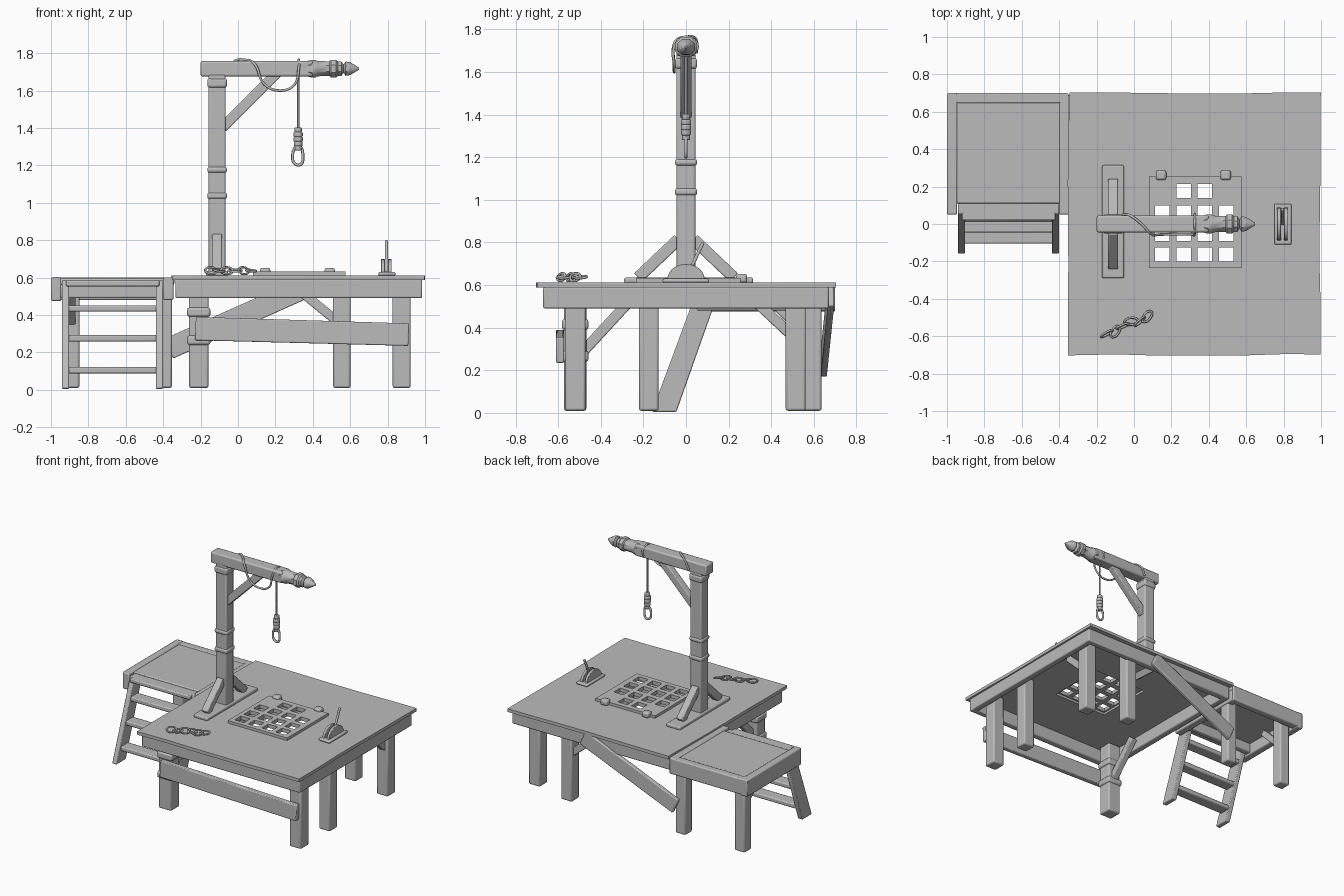
import bpy, bmesh, math, random
from mathutils import Vector, Matrix

random.seed(4)
if "Cube" in bpy.data.objects:
    bpy.data.objects.remove(bpy.data.objects["Cube"], do_unlink=True)

grey = bpy.data.materials.new("weathered grey")
grey.use_nodes = True
grey.diffuse_color = (0.5, 0.5, 0.5, 1)
shader = grey.node_tree.nodes["Principled BSDF"]
shader.inputs["Base Color"].default_value = (0.5, 0.5, 0.5, 1)
shader.inputs["Roughness"].default_value = 0.8


def finish(name, bm, bevel=0.0, smooth=True):
    bmesh.ops.recalc_face_normals(bm, faces=bm.faces)
    mesh = bpy.data.meshes.new(name)
    bm.to_mesh(mesh)
    bm.free()
    ob = bpy.data.objects.new(name, mesh)
    bpy.context.collection.objects.link(ob)
    mesh.materials.append(grey)
    if bevel:
        mod = ob.modifiers.new("soft edges", "BEVEL")
        mod.width, mod.segments = bevel, 2
    if smooth:
        bpy.ops.object.select_all(action="DESELECT")
        ob.select_set(True)
        bpy.context.view_layer.objects.active = ob
        bpy.ops.object.shade_smooth_by_angle(angle=math.radians(40))
    return ob


def box(name, x, y, z, bevel=0.008):
    """Box given by its (low, high) range on each axis."""
    bm = bmesh.new()
    size = [r[1] - r[0] for r in (x, y, z)]
    mid = [(r[0] + r[1]) / 2 for r in (x, y, z)]
    bmesh.ops.create_cube(bm, size=1, matrix=Matrix.Translation(mid) @ Matrix.Diagonal((*size, 1)))
    return finish(name, bm, bevel)


def prism(name, outline, axis, low, high, bevel=0.006):
    """Outline extruded along an axis; outline uses the other two axes in order."""
    bm = bmesh.new()
    verts = []
    for point in outline:
        co = list(point)
        co.insert(axis, low)
        verts.append(bm.verts.new(co))
    face = bm.faces.new(verts)
    made = bmesh.ops.extrude_face_region(bm, geom=[face])["geom"]
    step = Vector((0, 0, 0))
    step[axis] = high - low
    bmesh.ops.translate(bm, verts=[v for v in made if isinstance(v, bmesh.types.BMVert)], vec=step)
    return finish(name, bm, bevel)


def strut(name, a, b, wide, deep):
    """Square beam running from a to b."""
    a, b = Vector(a), Vector(b)
    bm = bmesh.new()
    turn = (b - a).to_track_quat("Z", "Y").to_matrix().to_4x4()
    bmesh.ops.create_cube(bm, size=1, matrix=Matrix.Translation((a + b) / 2) @ turn
                          @ Matrix.Diagonal((wide, deep, (b - a).length, 1)))
    return finish(name, bm, 0.006)


def rope(name, points, radius, closed=False):
    curve = bpy.data.curves.new(name, "CURVE")
    curve.dimensions = "3D"
    curve.bevel_depth, curve.bevel_resolution, curve.resolution_u = radius, 2, 6
    spline = curve.splines.new("BEZIER")
    spline.bezier_points.add(len(points) - 1)
    for bez, co in zip(spline.bezier_points, points):
        bez.co = co
        bez.handle_left_type = bez.handle_right_type = "AUTO"
    spline.use_cyclic_u = closed
    curve.use_fill_caps = True
    ob = bpy.data.objects.new(name, curve)
    bpy.context.collection.objects.link(ob)
    curve.materials.append(grey)
    return ob


def lattice(name, xs, ys, low, high, solid, bevel=0.0, wear=0.0):
    """Slab made of grid cells; cells where solid(i, j) is false stay open."""
    bm = bmesh.new()
    grid = {}
    for i, x in enumerate(xs):
        for j, y in enumerate(ys):
            edge = i in (0, len(xs) - 1) or j in (0, len(ys) - 1)
            off = random.uniform(-wear, wear) if edge else 0
            grid[i, j] = bm.verts.new((x + off, y + off, high))
    for i in range(len(xs) - 1):
        for j in range(len(ys) - 1):
            if solid(i, j):
                bm.faces.new([grid[i, j], grid[i + 1, j], grid[i + 1, j + 1], grid[i, j + 1]])
    made = bmesh.ops.extrude_face_region(bm, geom=bm.faces[:])["geom"]
    bmesh.ops.translate(bm, verts=[v for v in made if isinstance(v, bmesh.types.BMVert)], vec=(0, 0, low - high))
    bmesh.ops.delete(bm, geom=[v for v in bm.verts if not v.link_faces], context="VERTS")
    return finish(name, bm, bevel)


# Main deck with a trapdoor opening, and its skirt of beams
deck_x = [-0.35, -0.1, 0.1, 0.33, 0.555, 0.8, 0.995]
deck_y = [-0.7, -0.45, -0.215, 0.01, 0.235, 0.45, 0.7]
lattice("deck", deck_x, deck_y, 0.588, 0.612,
        lambda i, j: not (i in (2, 3) and j in (2, 3)), wear=0.005)
for side, y in (("front", -0.67), ("back", 0.62)):
    box("skirt_" + side, (-0.335, 0.985), (y, y + 0.05), (0.49, 0.592))
for side, x in (("right", -0.335), ("left", 0.935)):
    box("skirt_" + side, (x, x + 0.05), (-0.67, 0.67), (0.49, 0.592))

# Grated trapdoor with hinges
cuts_x = [0.08, 0.112, 0.19, 0.226, 0.304, 0.34, 0.418, 0.455, 0.533, 0.575]
cuts_y = [-0.235, -0.2, -0.125, -0.09, -0.015, 0.025, 0.1, 0.14, 0.215, 0.255]
lattice("trapdoor_grate", cuts_x, cuts_y, 0.605, 0.632,
        lambda i, j: i % 2 == 0 or j % 2 == 0 or (j == 7 and i in (1, 7)))
for x in (0.145, 0.49):
    box("trapdoor_hinge", (x - 0.028, x + 0.028), (0.235, 0.287), (0.61, 0.652), 0.012)

# Legs
for x, y, r in ((-0.21, -0.52, 0.052), (0.875, -0.52, 0.048), (0.875, -0.175, 0.046),
                (0.875, 0.515, 0.047), (0.555, 0.59, 0.046), (-0.395, 0.59, 0.042), (-0.89, 0.59, 0.042)):
    box("leg", (x - r, x + r), (y - r, y + r), (0.01, 0.57), 0.01)
for z in (0.24, 0.39):
    box("leg_band", (-0.272, -0.148), (-0.582, -0.458), (z, z + 0.05), 0.012)

# Front board and braces under the deck
prism("front_board", [(-0.23, 0.265), (0.91, 0.235), (0.915, 0.355), (-0.225, 0.39)], 1, -0.61, -0.572)
strut("back_brace", (-0.37, 0.645, 0.22), (0.38, 0.68, 0.555), 0.03, 0.115)
strut("front_leg_brace", (-0.21, -0.49, 0.28), (-0.21, -0.26, 0.53), 0.05, 0.05)
strut("back_leg_brace", (0.55, 0.59, 0.35), (0.33, 0.59, 0.53), 0.05, 0.05)
strut("side_leg_brace", (0.875, 0.5, 0.36), (0.875, 0.32, 0.53), 0.05, 0.05)
strut("landing_brace", (-0.89, 0.57, 0.36), (-0.89, 0.4, 0.53), 0.045, 0.045)

# Side landing
box("landing_top", (-0.96, -0.34), (0.11, 0.69), (0.562, 0.594))
box("landing_outer_beam", (-1.0, -0.945), (0.05, 0.7), (0.475, 0.602))
box("landing_inner_beam", (-0.4, -0.345), (0.05, 0.69), (0.48, 0.6))
box("landing_back_beam", (-0.99, -0.35), (0.645, 0.7), (0.48, 0.6))
box("landing_front_beam", (-0.95, -0.39), (0.13, 0.175), (0.49, 0.58))

# Ladder
for x in (-0.922, -0.42):
    prism("ladder_rail", [(-0.16, 0.005), (-0.045, 0.005), (0.13, 0.5), (0.115, 0.585), (0.055, 0.585)],
          0, x - 0.019, x + 0.019)
for z, y in ((0.105, -0.06), (0.275, 0.0), (0.435, 0.055)):
    box("ladder_tread", (-0.92, -0.42), (y - 0.045, y + 0.045), (z - 0.017, z + 0.017))
box("ladder_top_tread", (-0.92, -0.42), (0.02, 0.115), (0.553, 0.585))

# Upright post with sill, bands and braces
box("post_sill", (-0.17, -0.053), (-0.29, 0.315), (0.608, 0.635))
box("post", (-0.157, -0.066), (-0.045, 0.045), (0.62, 1.69), 0.01)
for low, high in ((1.02, 1.055), (1.16, 1.192), (1.615, 1.665)):
    box("post_band", (-0.164, -0.059), (-0.052, 0.052), (low, high), 0.012)
for s in (-1, 1):
    strut("post_foot_brace", (-0.112, s * 0.225, 0.635), (-0.112, s * 0.035, 0.815), 0.052, 0.055)
strut("overhead_brace", (-0.085, 0, 1.4), (0.215, 0, 1.7), 0.05, 0.055)

# Overhead beam with worn collars and a carved point
box("beam", (-0.2, 0.4), (-0.045, 0.045), (1.675, 1.758), 0.01)
profile = [(0.37, 0.048), (0.39, 0.055), (0.415, 0.055), (0.425, 0.048), (0.49, 0.046), (0.497, 0.056),
           (0.525, 0.056), (0.535, 0.045), (0.553, 0.045), (0.565, 0.026), (0.575, 0.045), (0.6, 0.04), (0.648, 0.006)]
bm = bmesh.new()
rings = []
for x, r in profile:
    rings.append([bm.verts.new((x, r * math.cos(a), 1.717 + r * 0.92 * math.sin(a)))
                  for a in (math.tau * (k + 0.5) / 8 for k in range(8))])
for one, two in zip(rings, rings[1:]):
    for k in range(8):
        bm.faces.new([one[k], one[k - 1], two[k - 1], two[k]])
bm.faces.new(rings[0])
bm.faces.new(rings[-1])
finish("beam_point", bm)

# Hanging rope, slack loop, knot and noose
rope("slack_rope", [(-0.06, 0.05, 1.69), (-0.02, 0.045, 1.755), (0.04, 0, 1.764), (0.09, -0.052, 1.74),
                    (0.14, -0.056, 1.635), (0.22, -0.055, 1.6), (0.3, -0.055, 1.63), (0.325, -0.054, 1.72),
                    (0.325, 0, 1.764), (0.325, 0.054, 1.72), (0.32, 0, 1.668)], 0.007)
rope("hanging_rope", [(0.322, 0, 1.69), (0.322, 0, 1.38)], 0.006)
for z, r in ((1.39, 0.02), (1.365, 0.025), (1.34, 0.025), (1.315, 0.023), (1.293, 0.02)):
    bm = bmesh.new()
    bmesh.ops.create_cone(bm, cap_ends=True, segments=12, radius1=r, radius2=r, depth=0.026,
                          matrix=Matrix.Translation((0.322, 0, z)))
    finish("noose_coil", bm, 0.006)
rope("noose_loop", [(0.322, 0, 1.3), (0.347, 0, 1.235), (0.335, 0, 1.205), (0.31, 0, 1.205), (0.292, 0, 1.235)],
     0.008, closed=True)

# Lever on its half-round mount
box("lever_plate", (0.75, 0.842), (-0.11, 0.108), (0.61, 0.63))
arc = [(0.088 * math.cos(a), 0.625 + 0.074 * math.sin(a)) for a in (math.pi * k / 12 for k in range(13))]
for x in (0.775, 0.812):
    prism("lever_cheek", arc, 0, x - 0.01, x + 0.01, 0.003)
strut("lever_handle", (0.794, 0.0, 0.63), (0.794, 0.08, 0.8), 0.016, 0.016)

# Loose chain on the deck
path = [(-0.145, -0.585), (-0.1, -0.575), (-0.06, -0.545), (-0.015, -0.52), (0.03, -0.52), (0.07, -0.495)]
for n, (x, y) in enumerate(path):
    heading = math.radians(30 + 25 * math.sin(n * 1.7))
    tilt = math.radians(15 if n % 2 else 70)
    place = Matrix.Translation((x, y, 0.637)) @ Matrix.Rotation(heading, 4, "Z") @ Matrix.Rotation(tilt, 4, "X")
    loop = [place @ Vector((0.035 * math.cos(a), 0.019 * math.sin(a), 0)) for a in (math.tau * k / 8 for k in range(8))]
    rope("chain_link", loop, 0.006, closed=True)
